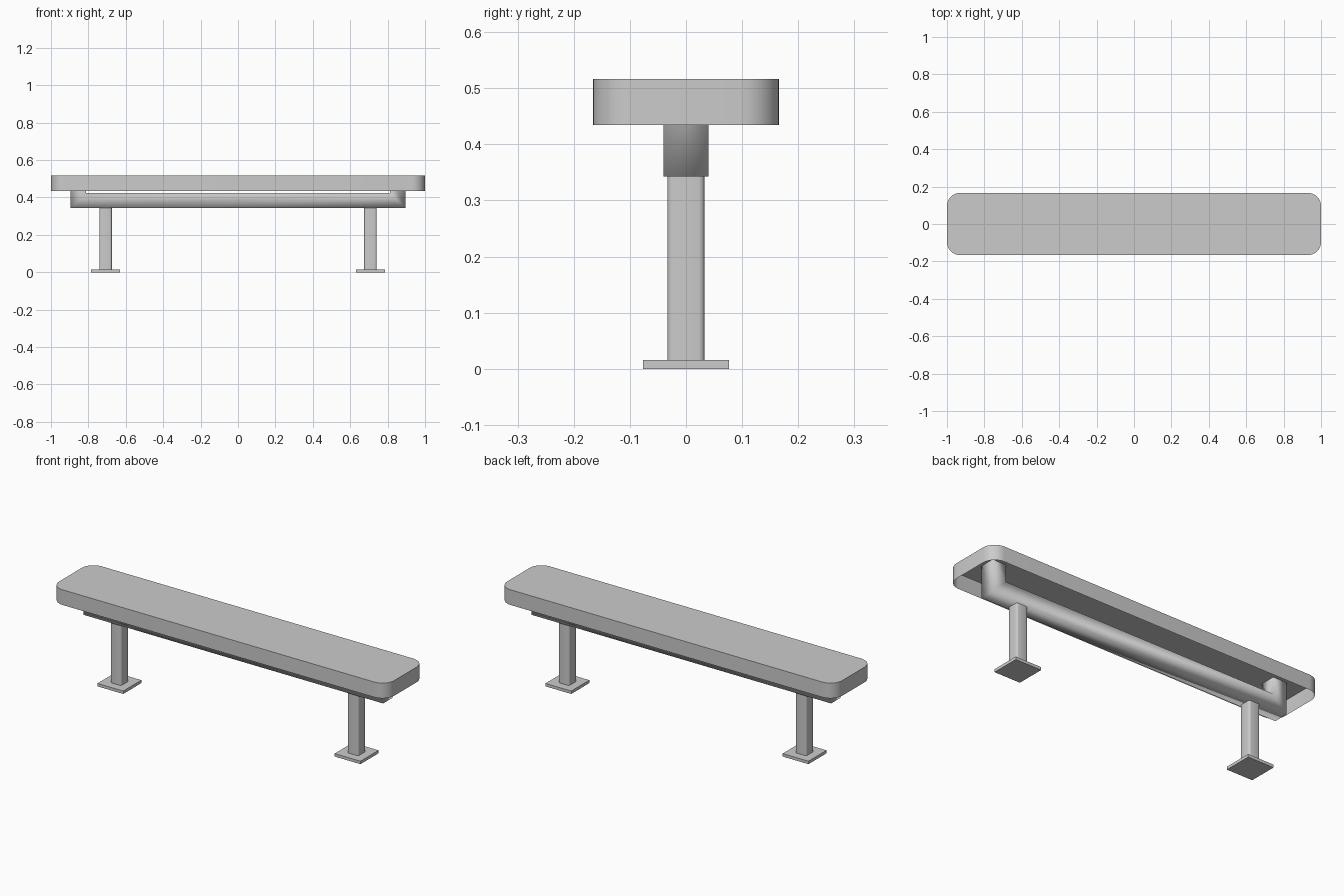
import bpy, bmesh, math
from mathutils import Vector

cube = bpy.data.objects.get("Cube")
if cube:
    bpy.data.objects.remove(cube, do_unlink=True)

grey = bpy.data.materials.new("light grey")
grey.use_nodes = True
COLOUR = (0.6, 0.6, 0.6, 1)
grey.diffuse_color = COLOUR
grey.node_tree.nodes["Principled BSDF"].inputs["Base Color"].default_value = COLOUR


def finish(name, bm, smooth_angle=None):
    """Turn a bmesh into a named object; smooth edges below the angle."""
    mesh = bpy.data.meshes.new(name)
    bm.to_mesh(mesh)
    bm.free()
    mesh.materials.append(grey)
    obj = bpy.data.objects.new(name, mesh)
    bpy.context.collection.objects.link(obj)
    if smooth_angle:
        bpy.ops.object.select_all(action="DESELECT")
        obj.select_set(True)
        bpy.context.view_layer.objects.active = obj
        bpy.ops.object.shade_smooth_by_angle(angle=math.radians(smooth_angle))
    return obj


def rounded_rect(hx, hy, radius, segments):
    """Counter-clockwise outline of a rectangle with round corners."""
    points = []
    for i, (sx, sy) in enumerate([(1, 1), (-1, 1), (-1, -1), (1, -1)]):
        for k in range(segments + 1):
            a = math.pi / 2 * (i + k / segments)
            points.append((sx * (hx - radius) + radius * math.cos(a),
                           sy * (hy - radius) + radius * math.sin(a)))
    return points


def bridge(bm, low, high):
    n = len(low)
    for i in range(n):
        j = (i + 1) % n
        bm.faces.new((low[i], low[j], high[j], high[i]))


def prism(name, outline, z0, z1, x=0, bottom=True, smooth_angle=None):
    bm = bmesh.new()
    low, high = [[bm.verts.new((px + x, py, z)) for px, py in outline]
                 for z in (z0, z1)]
    bridge(bm, low, high)
    bm.faces.new(high)
    if bottom:
        bm.faces.new(low[::-1])
    return finish(name, bm, smooth_angle)


# Seat: rounded pan, open underneath
prism("seat", rounded_rect(1, 0.166, 0.07, 8), 0.434, 0.516,
      bottom=False, smooth_angle=40)

# Support rail: square tube with mitred ends rising to the seat
H = 0.0405
X, Z, TOP = 0.895 - H, 0.343 + H, 0.515
bm = bmesh.new()
path = [((-X, TOP), (1, 0)), ((-X, Z), (1, 1)),
        ((X, Z), (-1, 1)), ((X, TOP), (-1, 0))]
rings = []
for (px, pz), (nx, nz) in path:
    rings.append([bm.verts.new(Vector((px + s * H * nx, t * H, pz + s * H * nz)))
                  for s, t in ((-1, -1), (1, -1), (1, 1), (-1, 1))])
for a, b in zip(rings, rings[1:]):
    bridge(bm, a, b)
bmesh.ops.recalc_face_normals(bm, faces=bm.faces)
finish("support_rail", bm, 180)

# Legs and floor plates
SQUARE = [(1, 1), (-1, 1), (-1, -1), (1, -1)]
for side, sign in (("left", 1), ("right", -1)):
    x = sign * 0.708
    prism(side + "_leg", rounded_rect(0.033, 0.033, 0.01, 3),
          0.016, 0.345, x, smooth_angle=50)
    prism(side + "_floor_plate", [(sx * 0.077, sy * 0.077) for sx, sy in SQUARE],
          0, 0.016, x)
